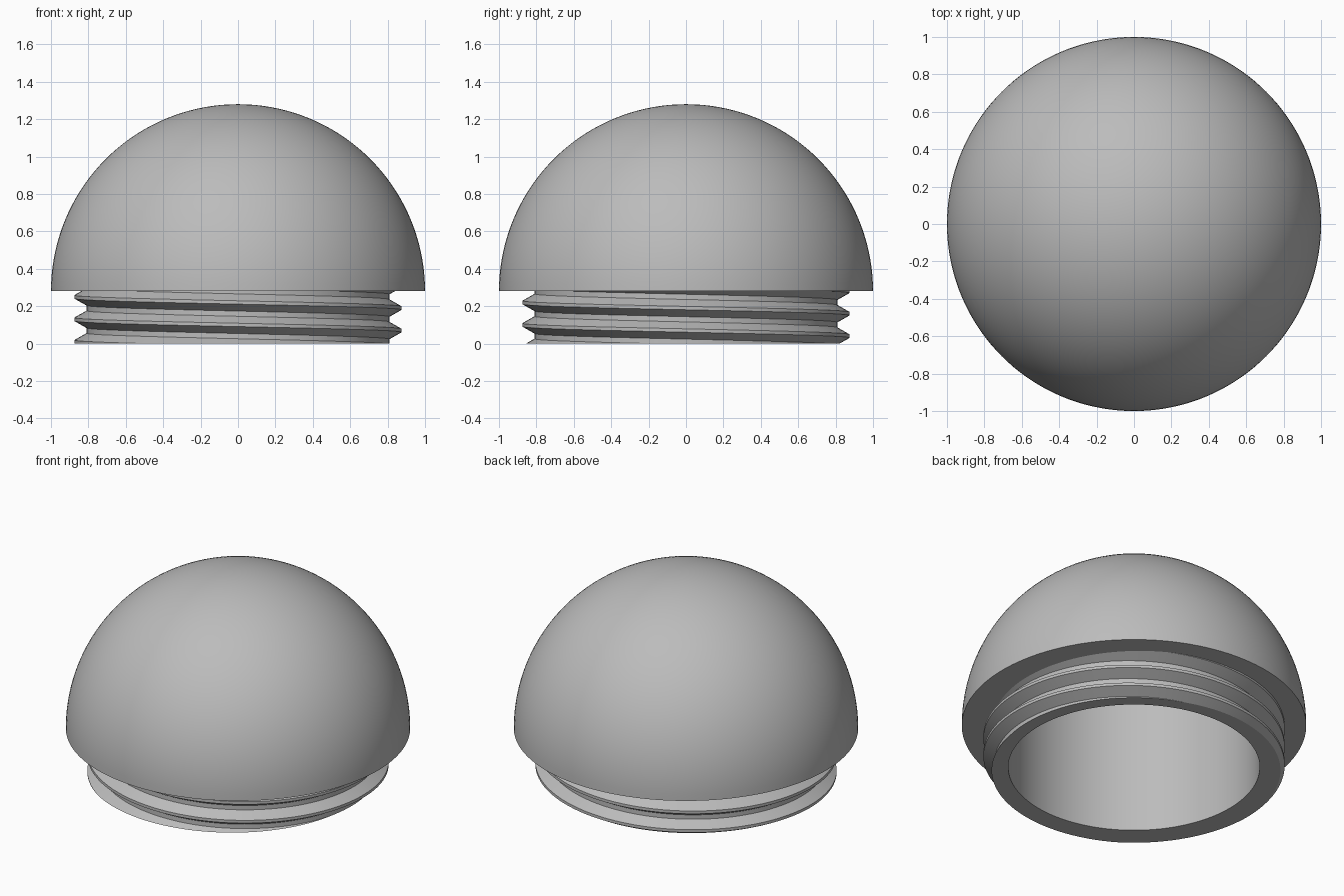
import bpy
import bmesh
from math import cos, sin, pi, hypot

SEGMENTS = 144
RIM_Z = 0.28          # underside of the dome
ROOT_R, CREST_R, BORE_R = 0.81, 0.875, 0.73
PITCH = 0.12
BORE_TOP = 0.88

cube = bpy.data.objects.get("Cube")
if cube:
    bpy.data.objects.remove(cube, do_unlink=True)

grey = bpy.data.materials.new("plain_grey")
grey.use_nodes = True
colour = (0.5, 0.5, 0.5, 1)
grey.diffuse_color = colour
grey.node_tree.nodes["Principled BSDF"].inputs["Base Color"].default_value = colour


def finish(bm, name):
    """Turn a bmesh into a named object with smooth shading and sharp edges."""
    mesh = bpy.data.meshes.new(name)
    bm.to_mesh(mesh)
    bm.free()
    mesh.materials.append(grey)
    obj = bpy.data.objects.new(name, mesh)
    bpy.context.collection.objects.link(obj)
    bpy.ops.object.select_all(action='DESELECT')
    obj.select_set(True)
    bpy.context.view_layer.objects.active = obj
    bpy.ops.object.shade_smooth_by_angle(angle=pi / 7)
    return obj


def cut(bm, z, above):
    """Slice at height z, removing the part above or below."""
    bmesh.ops.bisect_plane(bm, geom=bm.verts[:] + bm.edges[:] + bm.faces[:],
                           plane_co=(0, 0, z), plane_no=(0, 0, 1), dist=1e-5,
                           clear_outer=above, clear_inner=not above)


def extrude_rim(bm, edges, radius=None, z=None):
    """Extrude an open rim to a new radius or height; return the new rim."""
    geom = bmesh.ops.extrude_edge_only(bm, edges=edges)["geom"]
    for v in (g for g in geom if isinstance(g, bmesh.types.BMVert)):
        if radius is not None:
            scale = radius / hypot(v.co.x, v.co.y)
            v.co.x *= scale
            v.co.y *= scale
        if z is not None:
            v.co.z = z
    return [g for g in geom if isinstance(g, bmesh.types.BMEdge)]


# Dome: upper half of a sphere with a flat ring underneath
bm = bmesh.new()
bmesh.ops.create_uvsphere(bm, u_segments=SEGMENTS, v_segments=72, radius=1)
bmesh.ops.translate(bm, verts=bm.verts, vec=(0, 0, RIM_Z))
cut(bm, RIM_Z, above=False)
extrude_rim(bm, [e for e in bm.edges if e.is_boundary], radius=0.78)
bmesh.ops.recalc_face_normals(bm, faces=bm.faces)
# the open ring must face down and the shell outward
if max(bm.faces, key=lambda f: f.calc_center_median().z).normal.z < 0:
    bmesh.ops.reverse_faces(bm, faces=bm.faces)
finish(bm, "dome")

# Threaded neck: left-handed helical ridge, trimmed flat, with a blind bore
bm = bmesh.new()
profile = [(-0.046, ROOT_R), (-0.009, CREST_R), (0.009, CREST_R), (0.046, ROOT_R)]
columns = []
for i in range(SEGMENTS + 1):
    a = 2 * pi * i / SEGMENTS
    start = 0.19 - PITCH * i / SEGMENTS
    columns.append([bm.verts.new((r * cos(a), r * sin(a), start + turn * PITCH + dz))
                    for turn in range(-3, 4) for dz, r in profile])
for left, right in zip(columns, columns[1:]):
    for j in range(len(left) - 1):
        bm.faces.new((left[j], right[j], right[j + 1], left[j + 1]))
bmesh.ops.remove_doubles(bm, verts=bm.verts, dist=1e-4)
cut(bm, 0, above=False)
cut(bm, RIM_Z + 0.003, above=True)
rim = [e for e in bm.edges if e.is_boundary and all(abs(v.co.z) < 1e-3 for v in e.verts)]
rim = extrude_rim(bm, rim, radius=BORE_R)
rim = extrude_rim(bm, rim, z=BORE_TOP)
bmesh.ops.contextual_create(bm, geom=rim)
bmesh.ops.recalc_face_normals(bm, faces=bm.faces)
# the bore ceiling must face down into the hollow
if max(bm.faces, key=lambda f: f.calc_center_median().z).normal.z > 0:
    bmesh.ops.reverse_faces(bm, faces=bm.faces)
finish(bm, "threaded_neck")
